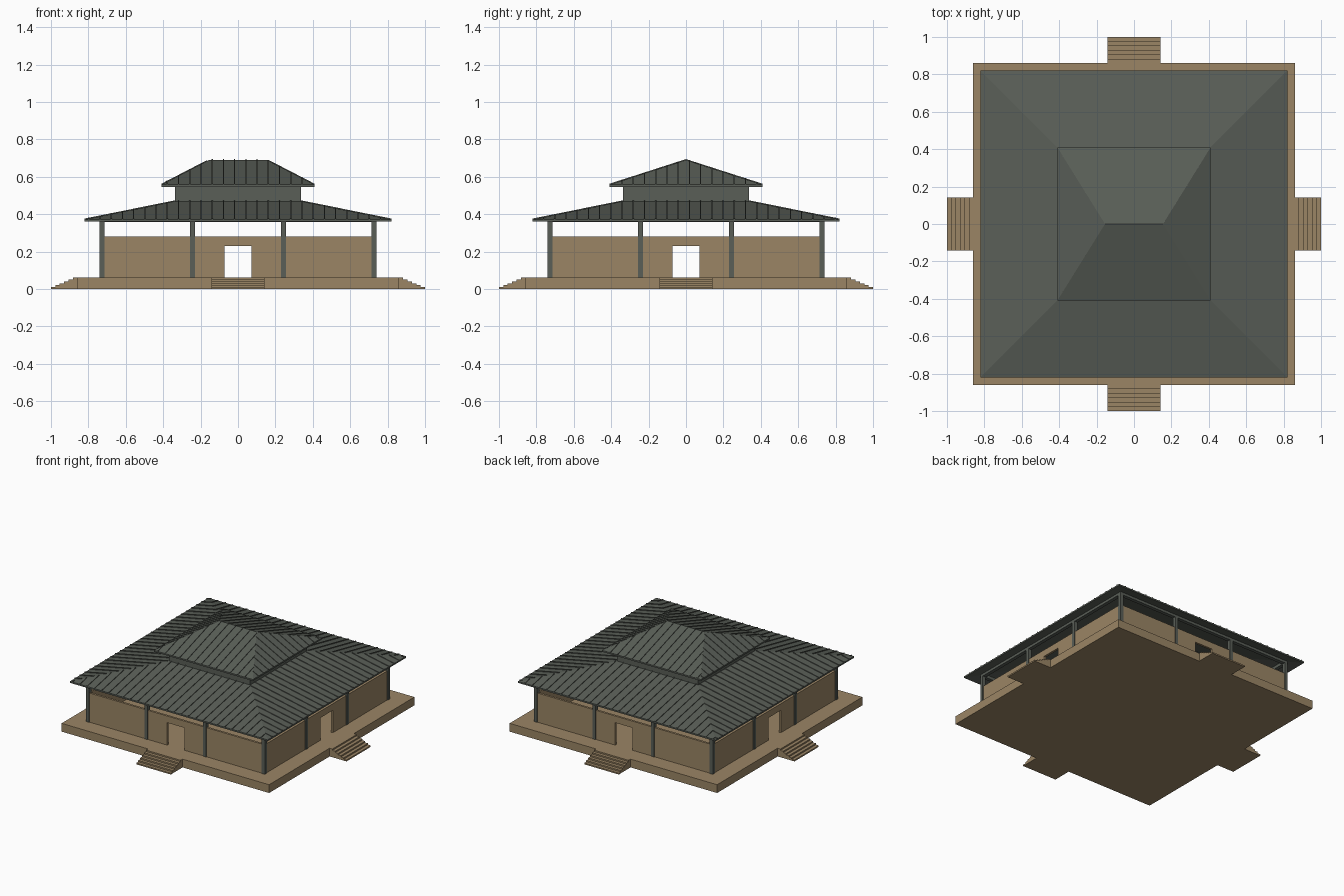
import bpy, bmesh, math
from mathutils import Matrix, Vector

if "Cube" in bpy.data.objects:
    bpy.data.objects.remove(bpy.data.objects["Cube"])

def material(name, rgb):
    m = bpy.data.materials.new(name)
    m.diffuse_color = (*rgb, 1)
    m.use_nodes = True
    m.node_tree.nodes["Principled BSDF"].inputs["Base Color"].default_value = m.diffuse_color
    return m

TAN = material("tan earth", (0.328, 0.235, 0.13))
GREY = material("slate grey", (0.100, 0.112, 0.095))

def finish(bm, name, mat):
    bmesh.ops.recalc_face_normals(bm, faces=bm.faces)
    mesh = bpy.data.meshes.new(name)
    bm.to_mesh(mesh)
    bm.free()
    mesh.materials.append(mat)
    ob = bpy.data.objects.new(name, mesh)
    bpy.context.collection.objects.link(ob)
    return ob

def turn(k):
    return Matrix.Rotation(k * math.pi / 2, 4, 'Z')

def add_box(bm, x0, x1, y0, y1, z0, z1, k=0):
    m = (turn(k) @ Matrix.Translation(((x0 + x1) / 2, (y0 + y1) / 2, (z0 + z1) / 2))
         @ Matrix.Diagonal((x1 - x0, y1 - y0, z1 - z0, 1)))
    bmesh.ops.create_cube(bm, size=1, matrix=m)

def four_sides(name, mat, boxes):
    """Repeat front-side boxes on all four sides of the building."""
    bm = bmesh.new()
    for k in range(4):
        for b in boxes:
            add_box(bm, *b, k=k)
    return finish(bm, name, mat)

# Platform
BASE, FLOOR = 0.86, 0.062
bm = bmesh.new()
add_box(bm, -BASE, BASE, -BASE, BASE, 0, FLOOR)
finish(bm, "platform", TAN)

# Entrance steps, one flight per side
N = 6
steps = []
for i in range(N):
    y_out = -1 + i * 0.14 / N
    steps.append((-0.143, 0.143, y_out, y_out + 0.14 / N if i < N - 1 else -BASE,
                  0, FLOOR * (i + 1) / N))
four_sides("entrance_steps", TAN, steps)

# Walls with a doorway in the middle of each side
W, T, TOP, DOOR = 0.728, 0.008, 0.28, 0.072
four_sides("walls", TAN, [
    (-W - T, -DOOR, -W - T, -W + T, FLOOR, TOP),
    (DOOR, W - T, -W - T, -W + T, FLOOR, TOP),
    (-DOOR, DOOR, -W - T, -W + T, 0.23, TOP)])

# Columns and the beams resting on them
C = 0.013
four_sides("columns", GREY, [(x - C, x + C, -W - C, -W + C, FLOOR, 0.362)
                             for x in (-W, -W / 3, W / 3)])
four_sides("ring_beams", GREY, [(-W - C, W - C, -W - C, -W + C, 0.358, 0.38)])

def ring(bm, hx, hy, z):
    return [bm.verts.new((sx * hx, sy * hy, z))
            for sx, sy in ((-1, -1), (1, -1), (1, 1), (-1, 1))]

def bridge(bm, a, b):
    for i in range(4):
        j = (i + 1) % 4
        bm.faces.new((a[i], a[j], b[j], b[i]))

def hip_roof(name, eave, top_x, top_y, z_eave, z_top, thick):
    """Thin four-sided roof shell; a zero top_y closes it into a ridge."""
    bm = bmesh.new()
    loops = [ring(bm, eave, eave, z_eave - thick), ring(bm, eave, eave, z_eave),
             ring(bm, top_x, top_y, z_top), ring(bm, top_x, top_y, z_top - thick)]
    for i in range(4):
        bridge(bm, loops[i], loops[(i + 1) % 4])
    bmesh.ops.remove_doubles(bm, verts=bm.verts, dist=1e-4)
    finish(bm, name, GREY)

def seams(name, eave, top_x, top_y, z_eave, z_top, pitch=0.06, w=0.006, h=0.005):
    """Raised ribs running up each slope and stopping at the hips."""
    bm = bmesh.new()
    for k in range(4):
        half, inner = (top_x, top_y) if k % 2 == 0 else (top_y, top_x)
        n = int(eave / pitch) + 1
        for i in range(-n, n + 1):
            u = i * pitch + (-0.018 if k in (0, 3) else 0.018)
            if abs(u) > eave - 0.01:
                continue
            t = min(1, (eave - abs(u)) / (eave - half))
            a = Vector((u, -eave, z_eave))
            b = a.lerp(Vector((u, -inner, z_top)), t)
            lo, hi = [], []
            for p, s in ((a, -1), (a, 1), (b, 1), (b, -1)):
                q = p + Vector((s * w / 2, 0, 0))
                lo.append(bm.verts.new(turn(k) @ (q - Vector((0, 0, 0.003)))))
                hi.append(bm.verts.new(turn(k) @ (q + Vector((0, 0, h)))))
            bridge(bm, lo, hi)
            bm.faces.new(lo)
            bm.faces.new(hi)
    finish(bm, name, GREY)

# Lower roof
LOWER = (0.82, 0.335, 0.335, 0.372, 0.47)
hip_roof("lower_roof", *LOWER, 0.011)
seams("lower_roof_seams", *LOWER)

# Raised band between the two roofs
four_sides("clerestory_walls", GREY, [(-0.337, 0.325, -0.337, -0.325, 0.455, 0.565)])

# Upper roof with its short ridge
UPPER = (0.41, 0.155, 0.0, 0.558, 0.69)
hip_roof("upper_roof", *UPPER, 0.011)
seams("upper_roof_seams", *UPPER)
